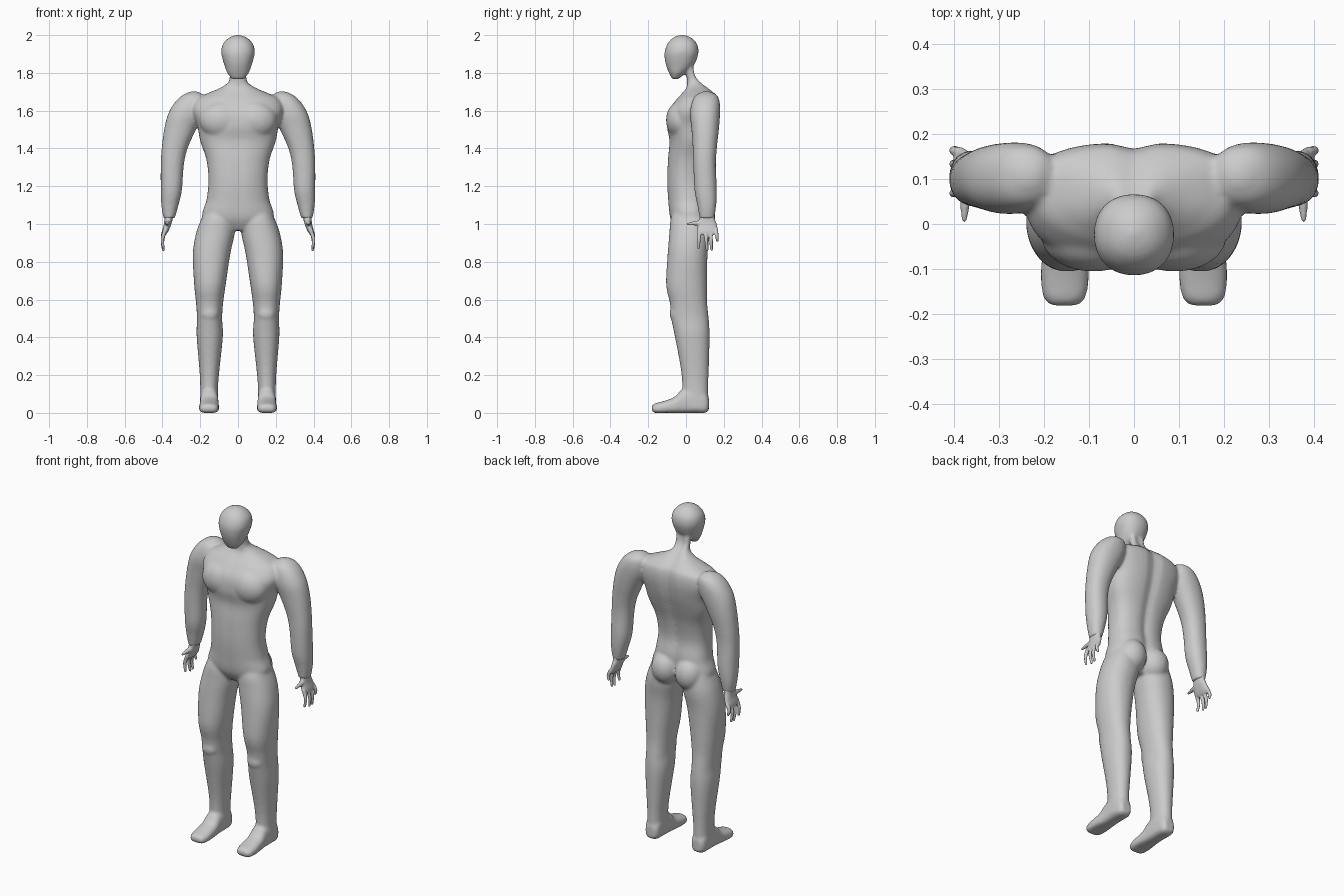
import bpy, bmesh, math
from mathutils import Vector, Matrix


def spline(rows, steps=6):
    """Catmull-Rom interpolation of the rows of a section table."""
    rows = [Vector(r) for r in rows]
    ext = [rows[0]] + rows + [rows[-1]]
    out = []
    for i in range(len(rows) - 1):
        a, b, c, d = ext[i:i + 4]
        for k in range(steps):
            t = k / steps
            out.append(0.5 * (2 * b + (c - a) * t + (2 * a - 5 * b + 4 * c - d) * t * t
                              + (3 * b - a - 3 * c + d) * t ** 3))
    return out + [rows[-1]]


def column(bm, rows, side=1, nf=2.2, nb=2.2, groove=0.0, along_y=False, seg=48):
    """Loft of rounded sections; row = (position, x min, x max, depth min, depth max)."""
    rings = []
    for p, x0, x1, d0, d1 in spline(rows):
        cx, rx, cd, rd = (x0 + x1) / 2, (x1 - x0) / 2, (d0 + d1) / 2, (d1 - d0) / 2
        ring = []
        for i in range(seg):
            a = math.tau * i / seg
            c, s = math.cos(a), math.sin(a)
            n = nb if s > 0 else nf
            x = cx + rx * math.copysign(abs(c) ** (2 / n), c)
            d = cd + rd * math.copysign(abs(s) ** (2 / n), s)
            # spine and breastbone hollows
            d -= groove * math.exp(-(x / 0.03) ** 2) * (s if s > 0 else 0.3 * s)
            ring.append(bm.verts.new((side * x, p, d) if along_y else (side * x, d, p)))
        rings.append(ring)
    faces = [bm.faces.new(rings[0]), bm.faces.new(rings[-1])]
    for lo, hi in zip(rings, rings[1:]):
        for i in range(seg):
            j = (i + 1) % seg
            faces.append(bm.faces.new((lo[i], lo[j], hi[j], hi[i])))
    bmesh.ops.recalc_face_normals(bm, faces=faces)


def blob(bm, center, radii, seg=24):
    m = Matrix.Translation(center) @ Matrix.Diagonal((*radii, 1))
    bmesh.ops.create_uvsphere(bm, u_segments=seg, v_segments=seg // 2, radius=1, matrix=m)


def finger(bm, points, r0, r1, side):
    path = spline(points, 8)
    for i, p in enumerate(path):
        r = r0 + (r1 - r0) * i / (len(path) - 1)
        blob(bm, (side * p.x, p.y, p.z), (r, r, r), 12)


def finish(bm, name, voxel, rounds):
    me = bpy.data.meshes.new(name)
    bm.to_mesh(me)
    bm.free()
    ob = bpy.data.objects.new(name, me)
    bpy.context.collection.objects.link(ob)
    rm = ob.modifiers.new("blend", 'REMESH')
    rm.mode, rm.voxel_size, rm.use_smooth_shade = 'VOXEL', voxel, True
    sm = ob.modifiers.new("soften", 'SMOOTH')
    sm.factor, sm.iterations = 0.5, rounds
    return ob


body = bmesh.new()

# torso and neck
torso = [(.965, .06, -.05, .08), (1.03, .185, -.085, .11), (1.13, .166, -.097, .115),
         (1.23, .156, -.102, .10), (1.34, .167, -.098, .115), (1.44, .2, -.09, .145),
         (1.52, .215, -.103, .168), (1.60, .24, -.093, .18), (1.66, .22, -.052, .175),
         (1.69, .165, -.025, .155), (1.72, .095, -.002, .12), (1.75, .052, .002, .085),
         (1.79, .044, -.002, .055), (1.86, .045, -.02, .045)]
column(body, [(z, -w, w, f, b) for z, w, f, b in torso], nf=2.2, nb=2.8, groove=.014)

# head
head = [(1.768, .034, -.074, -.04), (1.80, .057, -.09, .0), (1.835, .07, -.104, .038),
        (1.87, .081, -.112, .056), (1.91, .089, -.113, .066), (1.95, .081, -.1, .06),
        (1.98, .056, -.077, .036), (1.995, .029, -.05, .01), (2.001, .006, -.026, -.014)]
column(body, [(z, -w, w, f, b) for z, w, f, b in head])

legs = [(.02, .108, .2, -.02, .119), (.15, .105, .2, -.02, .118), (.25, .096, .206, -.03, .121),
        (.41, .08, .219, -.06, .125), (.50, .084, .217, -.078, .12), (.58, .079, .222, -.085, .112),
        (.68, .065, .232, -.105, .111), (.84, .041, .239, -.097, .114), (.95, .018, .222, -.088, .125),
        (1.03, .02, .193, -.08, .12), (1.10, .05, .16, -.05, .1)]
feet = [(.121, .125, .18, .015, .08), (.1, .11, .196, .0, .12), (.05, .105, .2, .0, .15),
        (-.02, .104, .2, .0, .125), (-.06, .102, .203, .0, .085), (-.12, .1, .207, .0, .062),
        (-.165, .108, .2, .0, .05), (-.182, .128, .182, .014, .036)]
arms = [(1.03, .335, .395, .072, .15), (1.10, .315, .406, .06, .16), (1.18, .297, .409, .045, .163),
        (1.31, .287, .409, .039, .158), (1.40, .267, .404, .036, .163), (1.50, .222, .391, .029, .174),
        (1.58, .18, .371, .022, .18), (1.64, .17, .337, .03, .179), (1.68, .18, .297, .05, .165),
        (1.702, .215, .25, .09, .125)]
palm = [(1.07, .338, .392, .08, .148), (1.03, .345, .39, .072, .152), (1.0, .353, .392, .064, .162),
        (.965, .367, .401, .06, .17), (.945, .38, .402, .066, .168)]

for side, label in ((1, "left"), (-1, "right")):
    # legs, feet and arms
    column(body, legs, side)
    column(body, feet, side, nf=3.5, nb=2.2, along_y=True)
    column(body, arms, side)
    # chest, buttock and kneecap masses
    blob(body, (side * .09, -.03, 1.55), (.115, .076, .1))
    blob(body, (side * .078, .075, 1.04), (.082, .08, .095))
    blob(body, (side * .15, -.045, .525), (.05, .042, .05))

    # hand
    hand = bmesh.new()
    column(hand, palm, side)
    for y0, y1, tip in ((.071, .066, .875), (.102, .112, .862), (.13, .136, .865), (.159, .166, .912)):
        finger(hand, [(.386, y0, .965), (.4, (y0 + y1) / 2, .965 - (.965 - tip) * .5),
                      (.395, y1, tip)], .0125, .0075, side)
    finger(hand, [(.37, .09, 1.005), (.374, .05, 1.004), (.376, .01, 1.0)], .018, .006, side)
    finish(hand, label + "_hand", .004, 3)

finish(body, "body", .008, 8)
